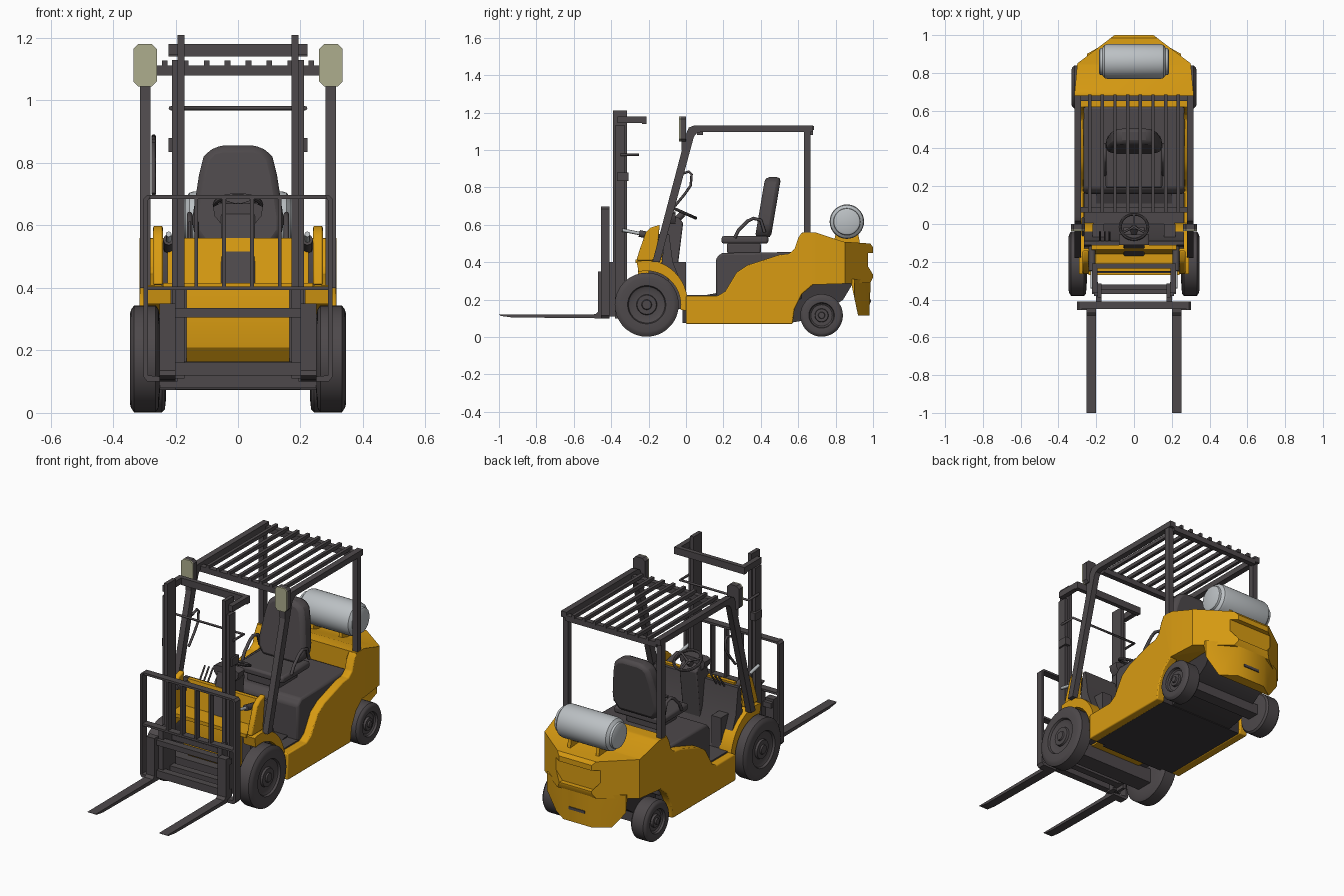
import bpy, bmesh, math
from mathutils import Vector

if "Cube" in bpy.data.objects:
    bpy.data.objects.remove(bpy.data.objects["Cube"])


def material(name, rgb):
    m = bpy.data.materials.new(name)
    m.use_nodes = True
    m.diffuse_color = (*rgb, 1)
    m.node_tree.nodes["Principled BSDF"].inputs["Base Color"].default_value = (*rgb, 1)
    return m


YELLOW = material("yellow paint", (0.69, 0.33, 0.006))
DARK = material("charcoal", (0.075, 0.066, 0.07))
BLACK = material("underbody black", (0.045, 0.04, 0.043))
GREY = material("tank grey", (0.5, 0.53, 0.55))
CREAM = material("lamp cream", (0.42, 0.42, 0.27))


def finish(name, bm, mat, mirror=False, bevel=0, segments=2):
    bmesh.ops.recalc_face_normals(bm, faces=bm.faces)
    me = bpy.data.meshes.new(name)
    bm.to_mesh(me)
    bm.free()
    me.materials.append(mat)
    ob = bpy.data.objects.new(name, me)
    bpy.context.collection.objects.link(ob)
    if bevel:
        b = ob.modifiers.new("bevel", "BEVEL")
        b.width, b.segments, b.limit_method = bevel, segments, "ANGLE"
    if mirror:
        ob.modifiers.new("mirror", "MIRROR")
    return ob


def prism(name, pts, axis, a, b, mat, mirror=False, bevel=0, warp=None):
    """Extrude a 2D outline along an axis from a to b."""
    put = {"x": lambda p, d: (d, p[0], p[1]),
           "y": lambda p, d: (p[0], d, p[1]),
           "z": lambda p, d: (p[0], p[1], d)}[axis]
    bm = bmesh.new()
    lo = [bm.verts.new(put(p, a)) for p in pts]
    hi = [bm.verts.new(put(p, b)) for p in pts]
    bm.faces.new(lo)
    bm.faces.new(hi)
    for i in range(len(pts)):
        j = (i + 1) % len(pts)
        bm.faces.new((lo[i], lo[j], hi[j], hi[i]))
    for v in bm.verts:
        if warp:
            warp(v.co)
    return finish(name, bm, mat, mirror, bevel)


def box(name, x, y, z, mat, mirror=False, bevel=0):
    pts = [(y[0], z[0]), (y[1], z[0]), (y[1], z[1]), (y[0], z[1])]
    return prism(name, pts, "x", x[0], x[1], mat, mirror, bevel)


def lathe(name, pts, y, z, mat, mirror=False, steps=36):
    """Spin (x, radius) points about a sideways axle."""
    bm = bmesh.new()
    vs = [bm.verts.new((x, y, z + r)) for x, r in pts]
    es = [bm.edges.new(p) for p in zip(vs, vs[1:])]
    bmesh.ops.spin(bm, geom=vs + es, cent=(0, y, z), axis=(1, 0, 0),
                   angle=math.tau, steps=steps, use_duplicate=False)
    bmesh.ops.remove_doubles(bm, verts=bm.verts, dist=0.0003)
    return finish(name, bm, mat, mirror)


def tube(name, pts, r, mat, mirror=False):
    cu = bpy.data.curves.new(name, "CURVE")
    cu.dimensions, cu.bevel_depth, cu.bevel_resolution, cu.use_fill_caps = "3D", r, 2, True
    s = cu.splines.new("POLY")
    s.points.add(len(pts) - 1)
    for p, co in zip(s.points, pts):
        p.co = (*co, 1)
    cu.materials.append(mat)
    ob = bpy.data.objects.new(name, cu)
    bpy.context.collection.objects.link(ob)
    if mirror:
        ob.modifiers.new("mirror", "MIRROR")
    return ob


def boolean(ob, cutter, op):
    m = ob.modifiers.new("cut", "BOOLEAN")
    m.object, m.operation, m.solver = cutter, op, "EXACT"
    bpy.context.view_layer.objects.active = ob
    bpy.ops.object.modifier_apply(modifier=m.name)
    bpy.data.objects.remove(cutter)


def both(half):
    return half + [(-x, y) for x, y in reversed(half)]


# Body sides, underbody and engine cover
prism("side_panel", [(0, .07), (.57, .07), (.58, .15), (.62, .23), (.68, .28), (.68, .56), (.62, .56),
                     (.6, .53), (.58, .47), (.55, .445), (.5, .44), (.33, .385), (.27, .345), (.21, .245),
                     (.17, .22), (0, .22)], "x", .265, .315, YELLOW, True, .006)
prism("underbody", [(-.02, .075), (.55, .075), (.64, .09), (.74, .13), (.84, .2), (.9, .3),
                    (.6, .32), (-.02, .2)], "x", -.2, .2, BLACK)
box("belly", (-.268, .268), (0, .56), (.073, .21), BLACK)
prism("engine_cover", [(.16, .2), (.16, .42), (.19, .45), (.62, .455), (.62, .2)], "x", -.267, .267, DARK, bevel=.012)
prism("cab_floor", [(-.04, .15), (.2, .15), (.2, .225), (0, .225), (-.07, .4), (-.09, .55), (-.11, .55),
                    (-.13, .4)], "x", -.266, .266, DARK)

# Counterweight, trimmed to its plan and with a recessed rear vent
weight = prism("counterweight", [(.62, .3), (.68, .28), (.985, .29), (1, .32), (1, .48), (.985, .5), (.84, .51),
                                 (.69, .56), (.62, .56)], "x", -.315, .315, YELLOW)
boolean(weight, prism("plan", both([(.32, .6), (.314, .7), (.3, .85), (.09, 1.01)]), "z", .2, .7, YELLOW), "INTERSECT")
boolean(weight, prism("vent", both([(.15, .45), (.14, .38), (.1, .33)]), "y", .972, 1.1, YELLOW), "DIFFERENCE")
foot = prism("counterweight_foot", [(.87, .31), (.885, .28), (.92, .115), (.98, .115), (.988, .31)],
             "x", -.25, .25, YELLOW)
boolean(foot, prism("plan", both([(.25, .8), (.25, .9), (.09, .99)]), "z", 0, .5, YELLOW), "INTERSECT")
for v in foot.data.vertices:
    v.co.x *= .82 if v.co.z < .2 else 1
box("tow_slot", (-.05, .05), (.975, .988), (.185, .2), DARK)

# Gas tank and its cradle
lathe("gas_tank", [(-.185, 0), (-.185, .06), (-.18, .07), (-.168, .072), (-.155, .088), (-.14, .092), (.14, .092),
                   (.155, .088), (.168, .072), (.18, .07), (.185, .06), (.185, 0)], .86, .617, GREY)
prism("tank_cradle", [(.79, .5), (.93, .5), (.92, .555), (.86, .53), (.8, .555)], "x", .08, .1, YELLOW, True)

# Front end: transmission cover, fenders and cowl
prism("front_cover", [(-.25, .4), (-.262, .3), (-.25, .21), (-.21, .165), (-.14, .15), (-.02, .16), (-.02, .22),
                      (-.11, .4)], "x", -.165, .165, YELLOW)
box("front_shelf", (-.24, .24), (-.27, -.11), (.395, .415), YELLOW)
prism("front_panel", [(-.16, .41), (-.135, .56), (-.112, .56), (-.13, .41)], "x", -.225, .225, YELLOW)
arc = [(math.cos(math.radians(t)), math.sin(math.radians(t))) for t in range(-8, 109, 8)]
prism("front_fender", [(-.21 + .238 * c * .93, .172 + .238 * s) for c, s in arc] +
      [(-.21 + .182 * c, .172 + .182 * s) for c, s in reversed(arc)], "x", .215, .29, YELLOW, True)
box("wheel_well", (.16, .22), (-.2, .0), (.16, .4), DARK, True)
prism("cowl_side", [(-.265, .41), (-.25, .46), (-.215, .56), (-.19, .585), (-.14, .6), (-.16, .41)],
      "x", .24, .272, YELLOW, True, .006)
box("front_axle", (-.26, .26), (-.26, -.16), (.08, .165), DARK)
box("rear_axle", (-.25, .25), (.69, .76), (.09, .15), DARK)


# Wheels with stepped rims and hubs
def wheel(name, y, r, x0, x1):
    w = x1 - x0
    prof = [(0, 0), (0, .6), (.04, .92), (.14, 1), (.86, 1), (.96, .92), (1, .84), (.98, .6), (.86, .57),
            (.8, .5), (.8, .32), (.92, .3), (.92, .16), (1, .14), (1, 0)]
    lathe(name, [(x0 + w * a, r * b) for a, b in prof], y, r + .002, DARK, True)


wheel("front_wheel", -.21, .171, .25, .346)
wheel("rear_wheel", .725, .114, .23, .33)

# Overhead guard
prism("guard_side", [(-.18, .4), (.002, 1.09), (.015, 1.12), (.04, 1.13), (.68, 1.13), (.68, 1.097), (.08, 1.097),
                     (.055, 1.088), (.042, 1.07), (-.14, .4)], "x", .28, .314, DARK, True)
box("rear_post", (.28, .312), (.632, .665), (.55, 1.1), DARK, True)
for n, y in (("front", .06), ("rear", .65)):
    box(n + "_guard_beam", (-.285, .285), (y, y + .03), (1.08, 1.112), DARK)
for i in range(8):
    x = (i - 3.5) * .067
    box("roof_slat", (x - .009, x + .009), (.06, .685), (1.108, 1.128), DARK)
tube("grab_handle", [(-.27, -.06, .7), (-.27, -.01, .76), (-.27, .025, .81), (-.27, .03, .87), (-.27, .015, .885),
                     (-.27, -.03, .87)], .007, DARK)

# Lamps with pale fronts
lamp = both([(.022, .045), (.037, .06), (.037, .165), (.022, .18)])
for n, y0, y1, m in (("lamp_housing", -.03, 0, DARK), ("lamp_face", -.037, -.03, CREAM)):
    prism(n, [(x + .297, z + 1) for x, z in lamp], "y", y0, y1, m, True)
box("lamp_bracket", (.28, .314), (-.025, .015), (1, 1.06), DARK, True)

# Seat
box("seat_mount", (-.1, .1), (.22, .4), (.445, .505), DARK, bevel=.01)
box("seat_cushion", (-.15, .15), (.19, .44), (.5, .54), DARK, bevel=.012)


def recline(co):
    co.y += (co.z - .54) * .17


prism("seat_back", both([(.11, .53), (.145, .58), (.145, .63), (.125, .76), (.11, .82), (.085, .847), (.05, .855)]),
      "y", .37, .455, DARK, bevel=.022, warp=recline)
tube("armrest", [(.155, .26, .53), (.155, .28, .57), (.155, .33, .62), (.155, .36, .635), (.155, .4, .625),
                 (.155, .42, .56)], .009, DARK, True)

# Dash column and steering wheel
prism("dash_column", [(-.17, .41), (-.11, .64), (-.04, .64), (-.015, .61), (-.05, .33), (-.1, .3)],
      "x", -.055, .055, DARK, bevel=.006)
prism("dash_top", both([(.05, .6), (.075, .63), (.08, .66), (.06, .67)]), "y", -.11, -.055, DARK)
tube("steering_column", [(0, -.07, .61), (0, -.016, .66)], .018, DARK)
bpy.ops.mesh.primitive_torus_add(major_radius=.073, minor_radius=.008, major_segments=32, minor_segments=8,
                                 location=(0, -.015, .666), rotation=(-.42, 0, 0))
rim = bpy.context.object
rim.name = "steering_wheel"
rim.data.materials.append(DARK)
for a in (90, 210, 330):
    c, s = .073 * math.cos(math.radians(a)), .073 * math.sin(math.radians(a))
    tube("steering_spoke", [(0, -.015, .662), (c, -.015 + s * .91, .666 - s * .41)], .006, DARK)
for i in range(3):
    x = -.13 - i * .025
    tube("control_lever", [(x, -.09, .54), (x, -.04, .61)], .005, DARK)

# Mast with tie bars and tilt cylinders
box("inner_mast_rail", (.172, .194), (-.39, -.315), (.12, 1.21), DARK, True)
box("outer_mast_rail", (.194, .212), (-.38, -.325), (.1, 1.13), DARK, True)
box("mast_yoke_arm", (.194, .222), (-.365, -.21), (1.145, 1.18), DARK, True)
box("mast_yoke", (-.222, .222), (-.235, -.21), (1.14, 1.18), DARK)
tube("mast_tie_rod", [(-.215, -.35, .975), (-.215, -.255, .975), (.215, -.255, .975), (.215, -.35, .975)], .007, DARK)
box("mast_bracket", (.19, .222), (-.37, -.308), (.835, .88), DARK, True)
box("mast_foot_beam", (-.2, .2), (-.37, -.33), (.12, .165), DARK)
box("mast_mid_beam", (-.2, .2), (-.35, -.32), (.305, .335), DARK)
tube("tilt_rod", [(.222, -.34, .572), (.222, -.24, .552)], .009, GREY, True)
tube("tilt_cylinder", [(.222, -.25, .554), (.222, -.12, .528)], .018, DARK, True)

# Carriage, load backrest and forks
for z0, z1, w in ((.305, .335, .25), (.12, .162, .25), (.393, .405, .3), (.685, .697, .29)):
    box("carriage_bar", (-w, w), (-.45, -.41), (z0, z1), DARK)
prism("backrest_side", [(.29, .1), (.302, .115), (.302, .685), (.29, .697), (.278, .697), (.288, .68), (.288, .12),
                        (.2, .112), (.2, .1)], "y", -.455, -.41, DARK, True)
for x in (.045, .134):
    box("backrest_bar", (x - .006, x + .006), (-.45, -.415), (.4, .69), DARK, True)
box("carriage_roller_plate", (.172, .2), (-.43, -.38), (.11, .4), DARK, True)
prism("fork", [(-1, .12), (-.99, .113), (-.93, .105), (-.43, .1), (-.43, .35), (-.47, .35), (-.47, .135),
               (-.485, .122)], "x", .2, .252, DARK, True)

# Smooth round parts while keeping the edges sharp
bpy.ops.object.select_all(action="DESELECT")
for ob in bpy.context.scene.objects:
    if ob.type == "MESH":
        ob.select_set(True)
        bpy.context.view_layer.objects.active = ob
bpy.ops.object.shade_smooth_by_angle(angle=math.radians(32))
